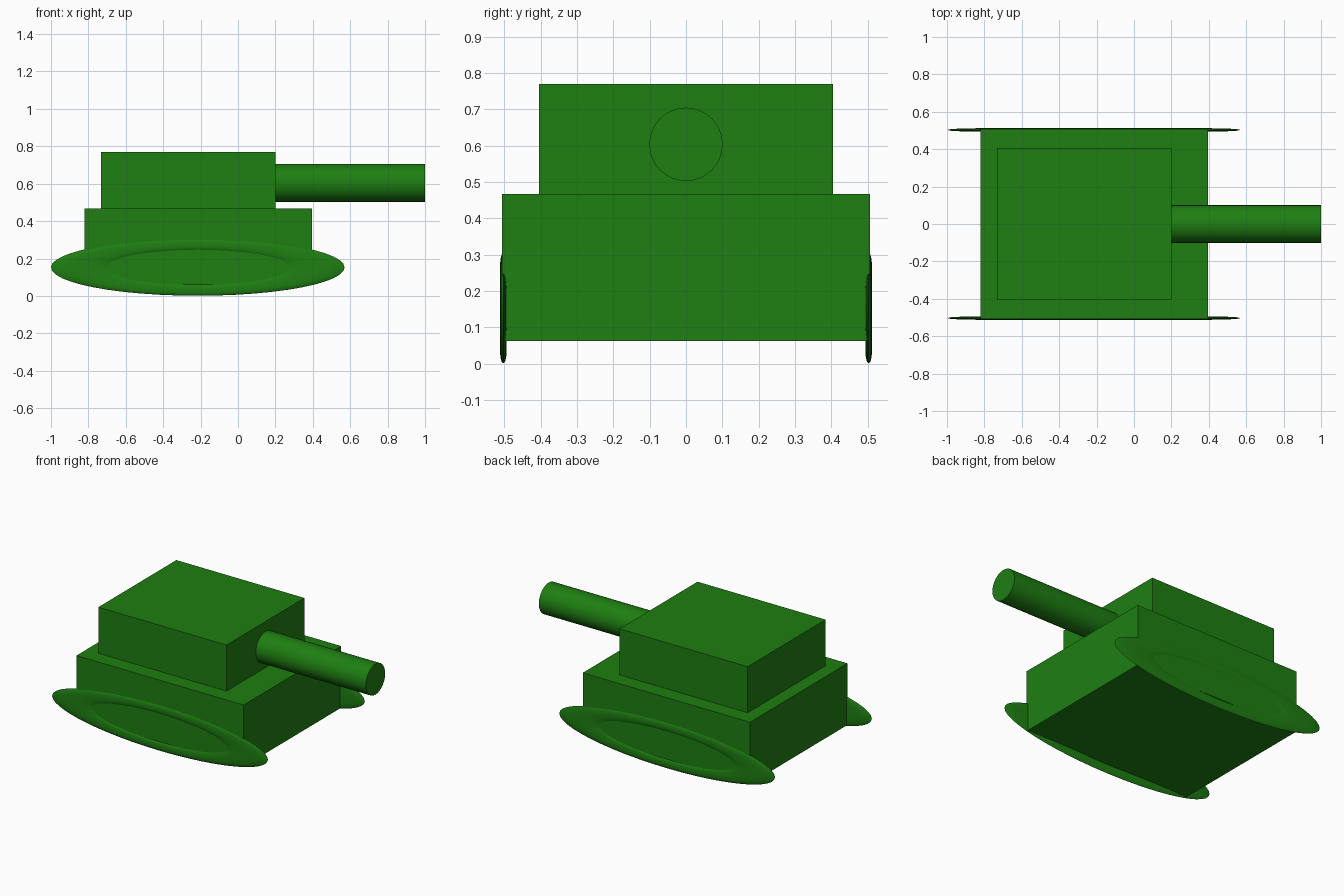
import bpy
from math import pi, radians

if "Cube" in bpy.data.objects:
    bpy.data.objects.remove(bpy.data.objects["Cube"])

green = bpy.data.materials.new("green_paint")
green.diffuse_color = (0.013, 0.21, 0.006, 1)
green.use_nodes = True
green.node_tree.nodes["Principled BSDF"].inputs["Base Color"].default_value = green.diffuse_color


def finish(name, smooth=False):
    """Name the active object, apply its transform and paint it."""
    ob = bpy.context.object
    ob.name = name
    bpy.ops.object.transform_apply(location=False, rotation=True, scale=True)
    ob.data.materials.append(green)
    if smooth:
        bpy.ops.object.shade_smooth_by_angle(angle=radians(40))
    return ob


def box(name, lo, hi):
    """Box between two opposite corners."""
    bpy.ops.mesh.primitive_cube_add(size=1, location=[(a + b) / 2 for a, b in zip(lo, hi)])
    bpy.context.object.scale = [b - a for a, b in zip(lo, hi)]
    return finish(name)


# Hull and turret
box("hull", (-0.82, -0.507, 0.062), (0.396, 0.507, 0.467))
box("turret", (-0.732, -0.405, 0.467), (0.2, 0.405, 0.77))

# Gun barrel, pointing along +x
bpy.ops.mesh.primitive_cylinder_add(vertices=32, radius=0.101, depth=0.8,
                                    location=(0.6, 0, 0.604), rotation=(0, pi / 2, 0))
finish("gun_barrel", smooth=True)

# Tracks: flattened elliptical rings on both sides of the hull
for name, side in (("track_right", -1), ("track_left", 1)):
    bpy.ops.mesh.primitive_torus_add(major_segments=48, minor_segments=12,
                                     major_radius=1, minor_radius=0.25,
                                     location=(-0.215, side * 0.503, 0.1525),
                                     rotation=(pi / 2, 0, 0))
    bpy.context.object.scale = (0.785 / 1.25, 0.1515 / 1.25, 0.009 / 0.25)
    finish(name, smooth=True)
